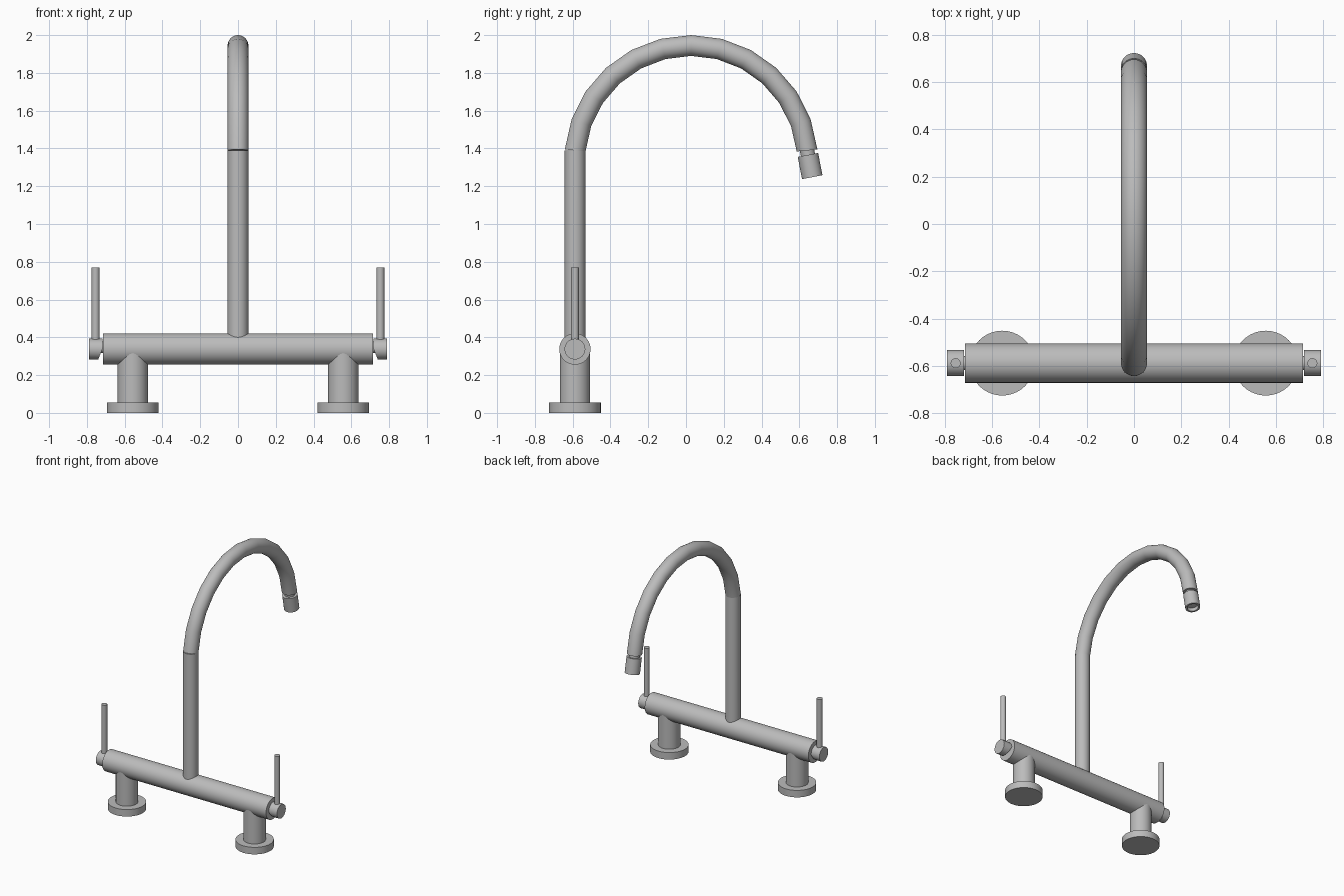
import bpy, bmesh, math
from mathutils import Vector

old = bpy.data.objects.get("Cube")
if old:
    bpy.data.objects.remove(old, do_unlink=True)

steel = bpy.data.materials.new("brushed_grey")
steel.use_nodes = True
GREY = (0.5, 0.5, 0.5, 1)
steel.diffuse_color = GREY
steel.node_tree.nodes["Principled BSDF"].inputs["Base Color"].default_value = GREY


def finish(name, bm):
    bmesh.ops.recalc_face_normals(bm, faces=bm.faces)
    mesh = bpy.data.meshes.new(name)
    bm.to_mesh(mesh)
    bm.free()
    mesh.materials.append(steel)
    ob = bpy.data.objects.new(name, mesh)
    bpy.context.collection.objects.link(ob)
    bpy.ops.object.select_all(action='DESELECT')
    ob.select_set(True)
    bpy.context.view_layer.objects.active = ob
    bpy.ops.object.shade_smooth_by_angle(angle=math.radians(30))
    return ob


def tube(name, rings, sides=32):
    """Skin round sections given as (centre, axis, radius) and cap both ends."""
    bm = bmesh.new()
    loops = []
    for centre, axis, radius in rings:
        axis = Vector(axis).normalized()
        u = Vector((1, 0, 0)) if abs(axis.x) < 0.5 else Vector((0, 1, 0))
        v = axis.cross(u)
        angles = [2 * math.pi * i / sides for i in range(sides)]
        loops.append([bm.verts.new(Vector(centre) + radius * (u * math.cos(a) + v * math.sin(a)))
                      for a in angles])
    for a, b in zip(loops, loops[1:]):
        for i in range(sides):
            j = (i + 1) % sides
            bm.faces.new((a[i], a[j], b[j], b[i]))
    bm.faces.new(loops[0])
    bm.faces.new(loops[-1])
    return finish(name, bm)


def rod(name, start, end, radius, sides=32):
    axis = Vector(end) - Vector(start)
    return tube(name, [(start, axis, radius), (end, axis, radius)], sides)


BAR_Y, BAR_Z = -0.588, 0.338
PIPE_R = 0.055

# Horizontal body
rod("bridge_bar", (-0.714, BAR_Y, BAR_Z), (0.714, BAR_Y, BAR_Z), 0.083, 40)

# Mounting legs and handles on both sides
for side, s in (("left", 1), ("right", -1)):
    x = s * 0.557
    rod(side + "_leg", (x, BAR_Y, 0.03), (x, BAR_Y, BAR_Z), 0.08)
    rod(side + "_flange", (x, BAR_Y, 0), (x, BAR_Y, 0.055), 0.137, 40)
    rod(side + "_handle_stem", (s * 0.70, BAR_Y, BAR_Z + 0.01),
        (s * 0.75, BAR_Y, BAR_Z + 0.01), 0.03, 24)
    knob = rod(side + "_handle_knob", (s * 0.718, BAR_Y, BAR_Z),
               (s * 0.79, BAR_Y, BAR_Z), PIPE_R)
    # Slant the lower half of the inner knob face
    for v in knob.data.vertices:
        if abs(v.co.x) < 0.75 and v.co.z < BAR_Z:
            v.co.x += s * 0.4 * (BAR_Z - v.co.z)
    rod(side + "_lever", (s * 0.754, BAR_Y, BAR_Z), (s * 0.754, BAR_Y, 0.77), 0.021, 20)

# Gooseneck spout: straight riser, then twelve arc segments
ARC_R, ARC_Y, ARC_Z = 0.617, 0.027, 1.328
START = math.radians(5.7)
rings = []
for i in range(13):
    t = math.pi - START - i * (math.pi - 2 * START) / 12
    centre = (0, ARC_Y + ARC_R * math.cos(t), ARC_Z + ARC_R * math.sin(t))
    rings.append((centre, (0, math.sin(t), -math.cos(t)), PIPE_R))
top = rings[0][0]
rod("spout_riser", (0, BAR_Y, BAR_Z), top, PIPE_R)
tube("spout_arc", rings)

# Spout tip: narrow neck and hollow aerator
tip = Vector(rings[-1][0])
aim = Vector((0, math.sin(math.radians(11)), -math.cos(math.radians(11))))
rod("aerator_neck", tip - aim * 0.01, tip + aim * 0.04, 0.038, 24)
steps = [(0.024, PIPE_R), (0.144, PIPE_R), (0.144, 0.041), (0.115, 0.041)]
tube("aerator", [(tip + aim * d, aim, r) for d, r in steps])
